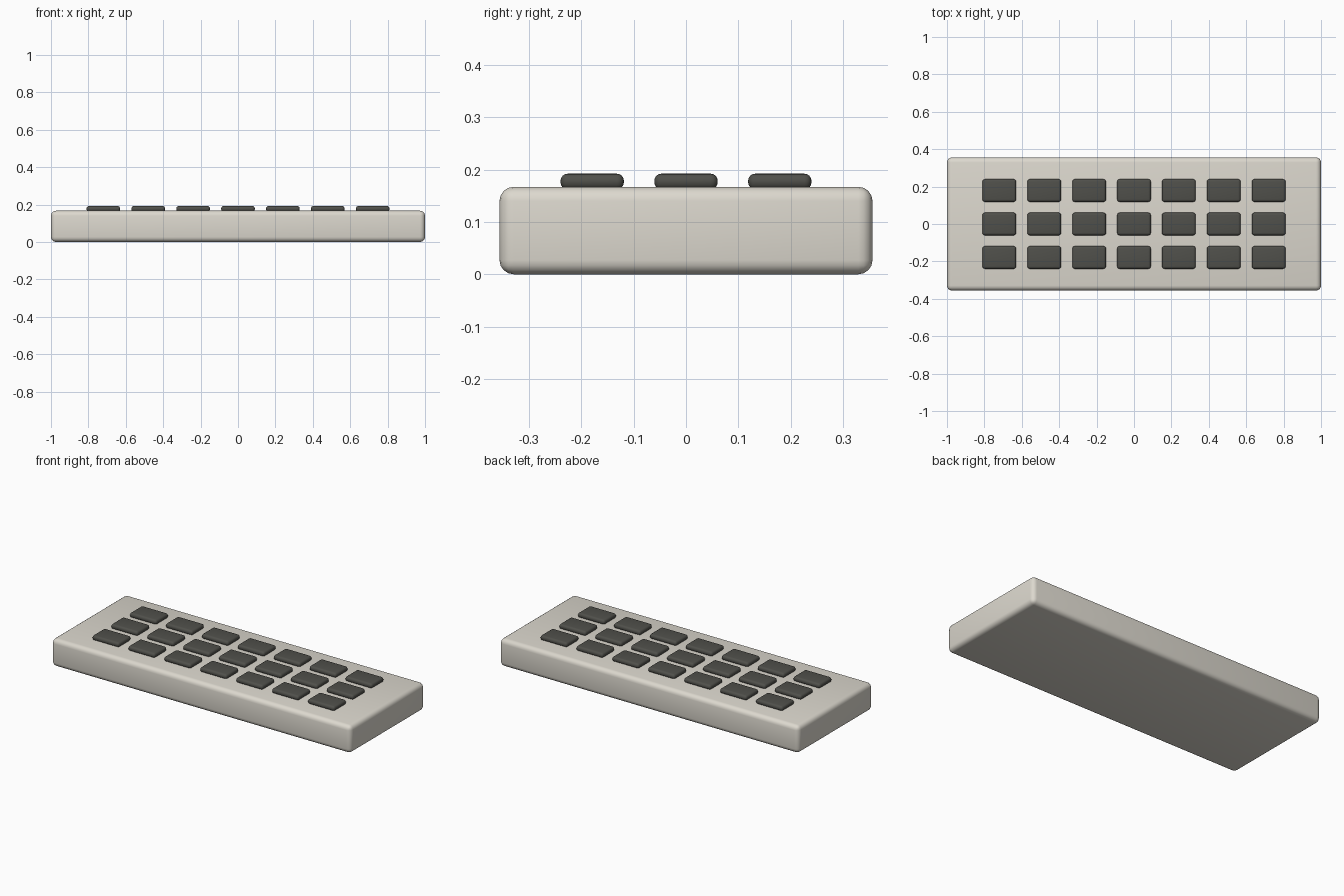
import bpy

if "Cube" in bpy.data.objects:
    bpy.data.objects.remove(bpy.data.objects["Cube"])


def rounded_box(name, size, center, radius, segments, material):
    bpy.ops.mesh.primitive_cube_add(size=1, location=center)
    obj = bpy.context.object
    obj.name = name
    obj.scale = size
    bpy.ops.object.transform_apply(location=False, rotation=False, scale=True)
    bevel = obj.modifiers.new("rounded_edges", 'BEVEL')
    bevel.width = radius
    bevel.segments = segments
    bpy.ops.object.modifier_apply(modifier=bevel.name)
    bpy.ops.object.shade_smooth_by_angle()
    obj.data.materials.append(material)
    return obj


def colour(name, rgb):
    mat = bpy.data.materials.new(name)
    mat.diffuse_color = (*rgb, 1)
    mat.use_nodes = True
    mat.node_tree.nodes["Principled BSDF"].inputs["Base Color"].default_value = mat.diffuse_color
    return mat


case_mat = colour("beige_plastic", (0.72, 0.69, 0.62))
key_mat = colour("dark_plastic", (0.08, 0.08, 0.07))

# Flat case
rounded_box("case", (2.0, 0.712, 0.167), (0, 0, 0.0835), 0.027, 4, case_mat)

# Three rows of seven keys, slightly sunk into the case
for row in range(3):
    for col in range(7):
        center = ((col - 3) * 0.24, (row - 1) * 0.179, 0.177)
        rounded_box(f"key_{row + 1}_{col + 1}", (0.18, 0.121, 0.03),
                    center, 0.0135, 4, key_mat)
